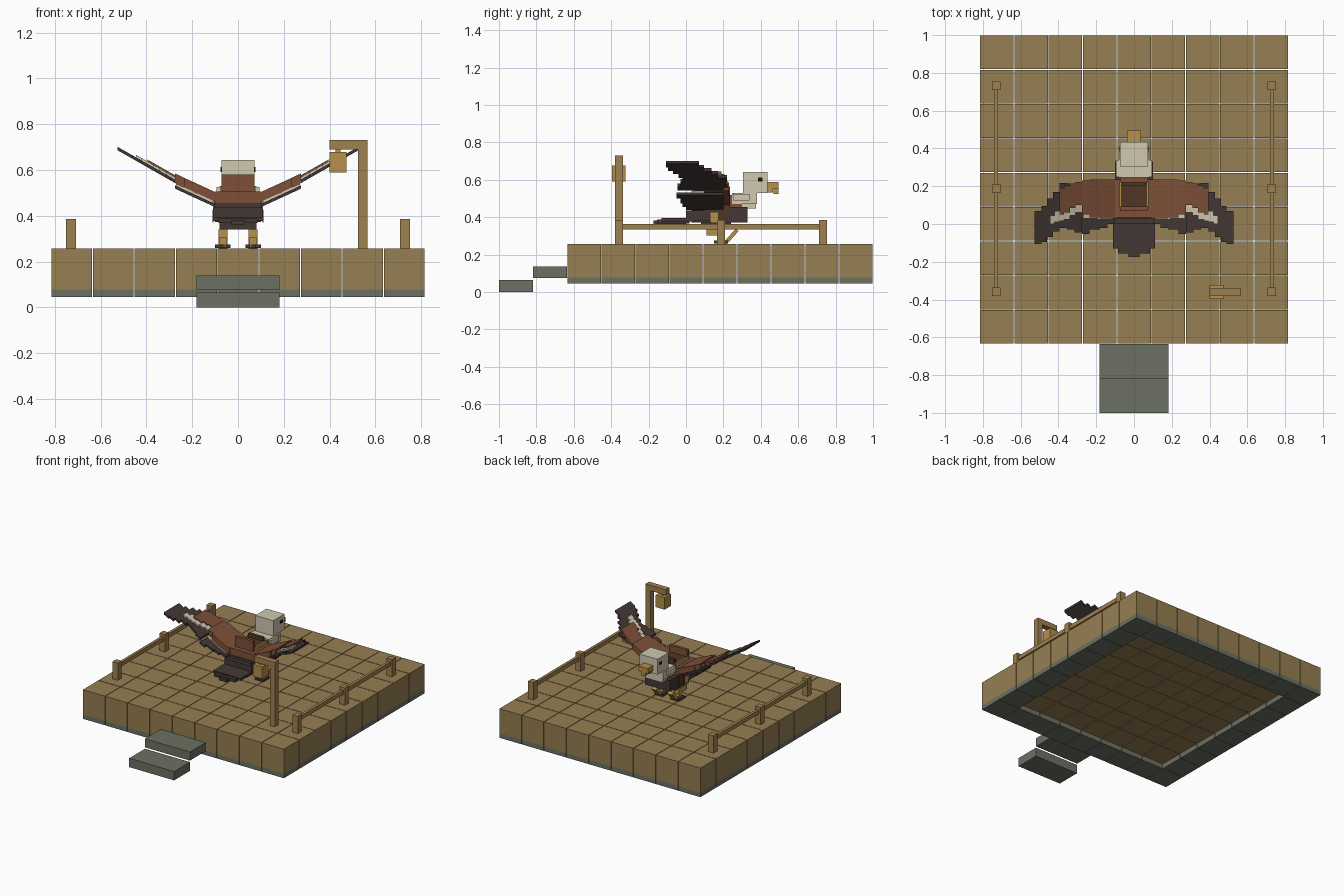
import bpy, bmesh, math
from mathutils import Matrix, Vector


def lin(c):
    c /= 255
    return c / 12.92 if c <= 0.04045 else ((c + 0.055) / 1.055) ** 2.4


def material(name, r, g, b):
    m = bpy.data.materials.new(name)
    m.diffuse_color = (lin(r), lin(g), lin(b), 1)
    return m


WOOD = material("plank wood", 150, 126, 82)
STONE = material("grey stone", 108, 113, 98)
CHAR = material("charcoal feather", 68, 57, 54)
RUST = material("rust brown feather", 126, 80, 56)
CREAM = material("cream feather", 208, 200, 176)
GOLD = material("gold", 182, 144, 76)
LEATHER = material("dark leather", 82, 54, 36)
POST = material("post wood", 158, 129, 79)
BLACK = material("eye black", 25, 20, 18)


def part(name, mat, boxes, mirror=False, surface=None, tilt=0):
    """Boxes are (x0, x1, y0, y1, z0, z1); surface(x) lifts z; tilt turns each about x."""
    bm = bmesh.new()
    for x0, x1, y0, y1, z0, z1 in boxes:
        for s in ((1, -1) if mirror else (1,)):
            vs = bmesh.ops.create_cube(bm, size=1)["verts"]
            c = Vector(((x0 + x1) / 2, (y0 + y1) / 2, (z0 + z1) / 2))
            rot = Matrix.Rotation(tilt, 3, 'X')
            for v in vs:
                p = rot @ Vector((v.co.x * (x1 - x0), v.co.y * (y1 - y0), v.co.z * (z1 - z0))) + c
                if surface:
                    p.z += surface(p.x)
                p.x *= s
                v.co = p
    bmesh.ops.recalc_face_normals(bm, faces=bm.faces)
    me = bpy.data.meshes.new(name)
    bm.to_mesh(me)
    bm.free()
    me.materials.append(mat)
    ob = bpy.data.objects.new(name, me)
    bpy.context.collection.objects.link(ob)
    return ob


# Deck of 9 x 9 blocks on a stone rim
N, P, G = 9, 0.1816, 0.002
deck, rim = [], []
for i in range(N):
    for j in range(N):
        x, y = -0.817 + i * P, -0.635 + j * P
        cell = (x + G, x + P - G, y + G, y + P - G)
        deck.append(cell + (0.078, 0.258))
        if i in (0, N - 1) or j in (0, N - 1):
            rim.append(cell + (0.045, 0.078))
part("deck_blocks", WOOD, deck)
part("stone_rim", STONE, rim)

# Steps
part("stone_steps", STONE, [(-0.182, 0.182, -0.817, -0.635, 0.075, 0.138),
                            (-0.182, 0.182, -1.0, -0.818, 0, 0.065)])

# Side fences
part("fence_posts", POST, [(0.708, 0.752, y - 0.022, y + 0.022, 0.258, 0.385)
                           for y in (-0.358, 0.187, 0.732)], mirror=True)
part("fence_rails", POST, [(0.72, 0.74, a, a + 0.501, 0.335, 0.365)
                           for a in (-0.336, 0.209)], mirror=True)

# Lamp post and lantern
part("lamp_post", POST, [(0.525, 0.565, -0.38, -0.338, 0.258, 0.69),
                         (0.4, 0.565, -0.38, -0.338, 0.69, 0.73)])
part("lantern", GOLD, [(0.4, 0.473, -0.396, -0.324, 0.59, 0.678),
                       (0.425, 0.448, -0.37, -0.348, 0.678, 0.69)])

# Bird body and tail
part("belly", CHAR, [(-0.1, 0.1, 0.03, 0.33, 0.372, 0.455),
                     (-0.11, 0.11, 0.0, 0.18, 0.38, 0.435),
                     (-0.08, 0.08, 0.08, 0.24, 0.34, 0.372)])
part("back", RUST, [(-0.1, 0.1, 0.035, 0.235, 0.445, 0.505),
                    (-0.075, 0.075, 0.2, 0.3, 0.44, 0.52)])
part("tail", CHAR, [(-0.112, 0.112, -0.13, 0.04, 0.378, 0.395),
                    (-0.085, 0.085, -0.155, 0.02, 0.368, 0.388),
                    (-0.03, 0.03, -0.175, 0.0, 0.362, 0.382)])

# Head, ruff, beak and eyes
part("head", CREAM, [(-0.073, 0.073, 0.305, 0.435, 0.53, 0.643)])
part("ruff", CREAM, [(-0.08, 0.08, 0.245, 0.38, 0.47, 0.53),
                     (-0.094, 0.094, 0.25, 0.34, 0.49, 0.525),
                     (-0.07, 0.07, 0.3, 0.375, 0.447, 0.47)])
part("beak", GOLD, [(-0.037, 0.037, 0.435, 0.495, 0.55, 0.588),
                    (-0.03, 0.03, 0.435, 0.465, 0.533, 0.55),
                    (-0.015, 0.015, 0.468, 0.495, 0.525, 0.55)])
part("eyes", BLACK, [(0.072, 0.076, 0.385, 0.41, 0.592, 0.612)], mirror=True)

# Saddle with raised ends, straps and stirrups
part("saddle", LEATHER, [(-0.07, 0.07, 0.09, 0.22, 0.5, 0.53),
                         (-0.06, 0.06, 0.2, 0.222, 0.53, 0.555)])
part("saddle_back", RUST, [(-0.073, 0.073, 0.07, 0.092, 0.5, 0.58)])
part("saddle_flaps", LEATHER, [(0.1, 0.106, 0.1, 0.235, 0.385, 0.5)], mirror=True)
part("straps", GOLD, [(0.07, 0.077, 0.08, 0.225, 0.5, 0.53),
                      (0.106, 0.112, 0.13, 0.17, 0.37, 0.425)], mirror=True)

# Legs and feet
part("thighs", GOLD, [(0.045, 0.085, 0.11, 0.205, 0.302, 0.34)], mirror=True)
part("shins", GOLD, [(0.045, 0.085, 0.23, 0.25, 0.245, 0.345)], mirror=True, tilt=-math.radians(42))
part("ankles", GOLD, [(0.05, 0.08, 0.165, 0.195, 0.27, 0.31)], mirror=True)
part("talons", CHAR, [(a, a + 0.02, 0.15, 0.225, 0.259, 0.275)
                      for a in (0.032, 0.058, 0.08)], mirror=True)


# Wings: stepped feather columns lying on a bent rising surface
def wing_z(x):
    return 0.475 + (x - 0.09) * 0.46 if x < 0.27 else 0.558 + (x - 0.27) * 0.57


def columns(rows, lo, hi):
    return [(x0, x1, yb, yf, lo, hi) for x0, x1, yb, yf in rows]


part("wing_shoulders", RUST, columns([(0.09, 0.18, 0.03, 0.235), (0.18, 0.235, 0.035, 0.235),
                                      (0.235, 0.275, 0.05, 0.23)], -0.018, 0.024),
     mirror=True, surface=wing_z)
part("wing_coverts", RUST, columns([(0.275, 0.31, 0.1, 0.222), (0.31, 0.34, 0.085, 0.215),
                                    (0.34, 0.37, 0.06, 0.205), (0.37, 0.395, 0.05, 0.19)],
                                   -0.004, 0.016), mirror=True, surface=wing_z)
part("wing_cream_band", CREAM, columns([(0.11, 0.19, 0.025, 0.1), (0.19, 0.27, 0.03, 0.1)],
                                       -0.03, -0.018)
     + columns([(0.275, 0.31, 0.06, 0.1), (0.31, 0.34, 0.045, 0.085), (0.34, 0.37, 0.025, 0.06),
                (0.37, 0.395, 0.015, 0.05), (0.395, 0.42, 0.01, 0.07),
                (0.42, 0.445, 0.0, 0.045)], -0.006, 0.008),
     mirror=True, surface=wing_z)
part("wing_flight_feathers", CHAR,
     columns([(0.1, 0.14, 0.0, 0.2), (0.14, 0.18, -0.02, 0.2), (0.18, 0.235, -0.03, 0.2),
              (0.235, 0.275, -0.052, 0.2)], -0.042, -0.028)
     + columns([(0.275, 0.315, -0.045, 0.2), (0.315, 0.355, -0.03, 0.215),
                (0.355, 0.395, -0.02, 0.218), (0.395, 0.43, -0.04, 0.17),
                (0.43, 0.46, -0.07, 0.135), (0.46, 0.49, -0.095, 0.095),
                (0.49, 0.527, -0.107, 0.07)], -0.018, -0.003),
     mirror=True, surface=wing_z)
